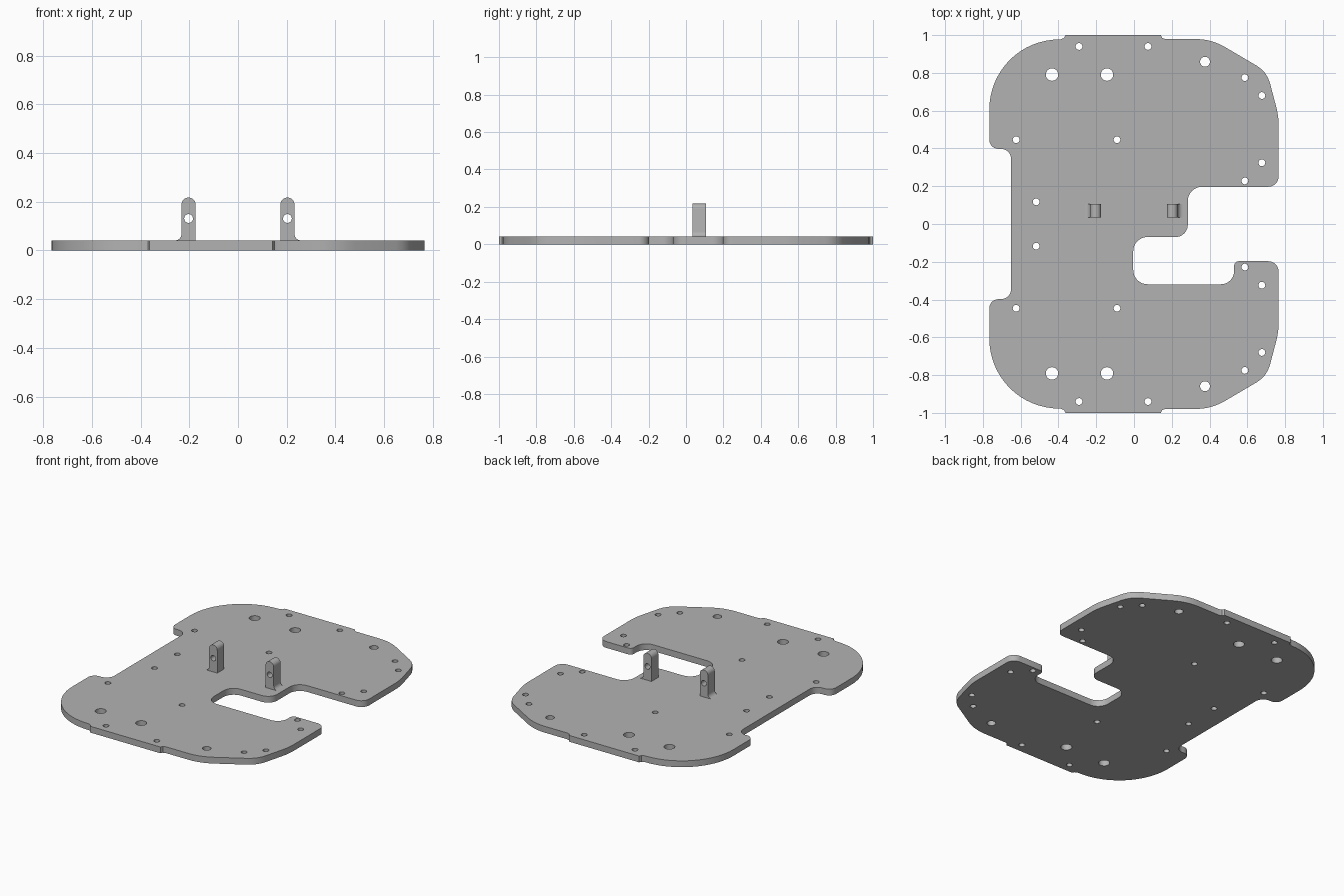
import bpy, math
from mathutils import Vector

if "Cube" in bpy.data.objects:
    bpy.data.objects.remove(bpy.data.objects["Cube"])

grey = bpy.data.materials.new("plain grey")
grey.diffuse_color = (0.45, 0.45, 0.45, 1)
grey.use_nodes = True
grey.node_tree.nodes["Principled BSDF"].inputs["Base Color"].default_value = grey.diffuse_color


def rounded(corners, steps=8):
    """Closed outline from (x, y, radius) corners, each filleted by an arc."""
    pts = []
    n = len(corners)
    for i, (x, y, r) in enumerate(corners):
        p = Vector((x, y))
        if r == 0:
            pts.append(p)
            continue
        a = (Vector(corners[i - 1][:2]) - p).normalized()
        b = (Vector(corners[(i + 1) % n][:2]) - p).normalized()
        half = a.angle(b) / 2
        c = p + (a + b).normalized() * (r / math.sin(half))
        t = r / math.tan(half)
        v0, v1 = p + a * t - c, p + b * t - c
        sweep = math.atan2(v0.x * v1.y - v0.y * v1.x, v0.dot(v1))
        k = max(3, round(steps * abs(sweep) / (math.pi / 2)))
        if r > 0.2:
            k *= 2
        start = math.atan2(v0.y, v0.x)
        for j in range(k + 1):
            ang = start + sweep * j / k
            pts.append(c + r * Vector((math.cos(ang), math.sin(ang))))
    return pts


def circle(x, y, r, n=24):
    return [Vector((x + r * math.cos(2 * math.pi * i / n),
                    y + r * math.sin(2 * math.pi * i / n))) for i in range(n)]


def extruded(name, loops, depth, loc, rot=(0, 0, 0)):
    """Solid from an outline with hole loops, centred on its own depth."""
    cu = bpy.data.curves.new(name, 'CURVE')
    cu.dimensions = '2D'
    cu.fill_mode = 'BOTH'
    cu.extrude = depth / 2
    for loop in loops:
        sp = cu.splines.new('POLY')
        sp.points.add(len(loop) - 1)
        for q, v in zip(sp.points, loop):
            q.co = (v.x, v.y, 0, 1)
        sp.use_cyclic_u = True
    ob = bpy.data.objects.new(name, cu)
    ob.location, ob.rotation_euler = loc, rot
    bpy.context.collection.objects.link(ob)
    bpy.ops.object.select_all(action='DESELECT')
    ob.select_set(True)
    bpy.context.view_layer.objects.active = ob
    bpy.ops.object.convert(target='MESH')
    ob = bpy.context.object
    bpy.ops.object.mode_set(mode='EDIT')
    bpy.ops.mesh.select_all(action='SELECT')
    bpy.ops.mesh.remove_doubles(threshold=0.0001)
    bpy.ops.mesh.normals_make_consistent(inside=False)
    bpy.ops.object.mode_set(mode='OBJECT')
    bpy.ops.object.shade_smooth_by_angle(angle=math.radians(30))
    ob.data.materials.clear()
    ob.data.materials.append(grey)
    return ob


T = 0.041  # plate thickness

# Plate outline: the far end is mirrored to the near end
end = [(-.766, .977, .37), (-.39, .977, 0), (-.37, .985, 0), (-.363, 1, 0),
       (.142, 1, 0), (.149, .985, 0), (.168, .979, 0),
       (.41, .979, .3), (.704, .806, .15), (.766, .57, .4)]
cutout = [(.766, .197, .055), (.285, .197, .075), (.285, -.069, .065),
          (-.004, -.069, .075), (-.004, -.319, .075), (.53, -.319, .07),
          (.53, -.197, .025), (.766, -.197, .055)]
notch = [(-.766, -.398, .048), (-.65, -.398, .055),
         (-.65, .398, .055), (-.766, .398, .048)]
outline = end + cutout + [(x, -y, r) for x, y, r in reversed(end)] + notch

# Drilled holes, mirrored front to back
holes = [(-.291, .94, .018), (.074, .94, .018), (-.434, .791, .033),
         (-.143, .791, .033), (.376, .859, .026), (.587, .775, .018),
         (.677, .68, .018), (-.624, .446, .018), (-.09, .446, .018),
         (.677, .324, .018), (.587, .228, .018), (-.518, .117, .018)]
loops = [rounded(outline)]
for x, y, r in holes:
    loops += [circle(x, y, r), circle(x, -y, r)]
extruded("base_plate", loops, T, (0, 0, T / 2))

# Two upright lugs with a cross hole and a fillet on the outer foot
lug = [(.174, T - .005, 0), (.174, .217, .0285), (.232, .217, .0285),
       (.232, T, .027), (.262, T, 0), (.262, T - .005, 0)]
for side, s in (("left", -1), ("right", 1)):
    prof = rounded([(s * x, z, r) for x, z, r in lug])
    extruded(side + "_lug", [prof, circle(s * .203, .131, .018)],
             .071, (0, .071, 0), (math.pi / 2, 0, 0))
